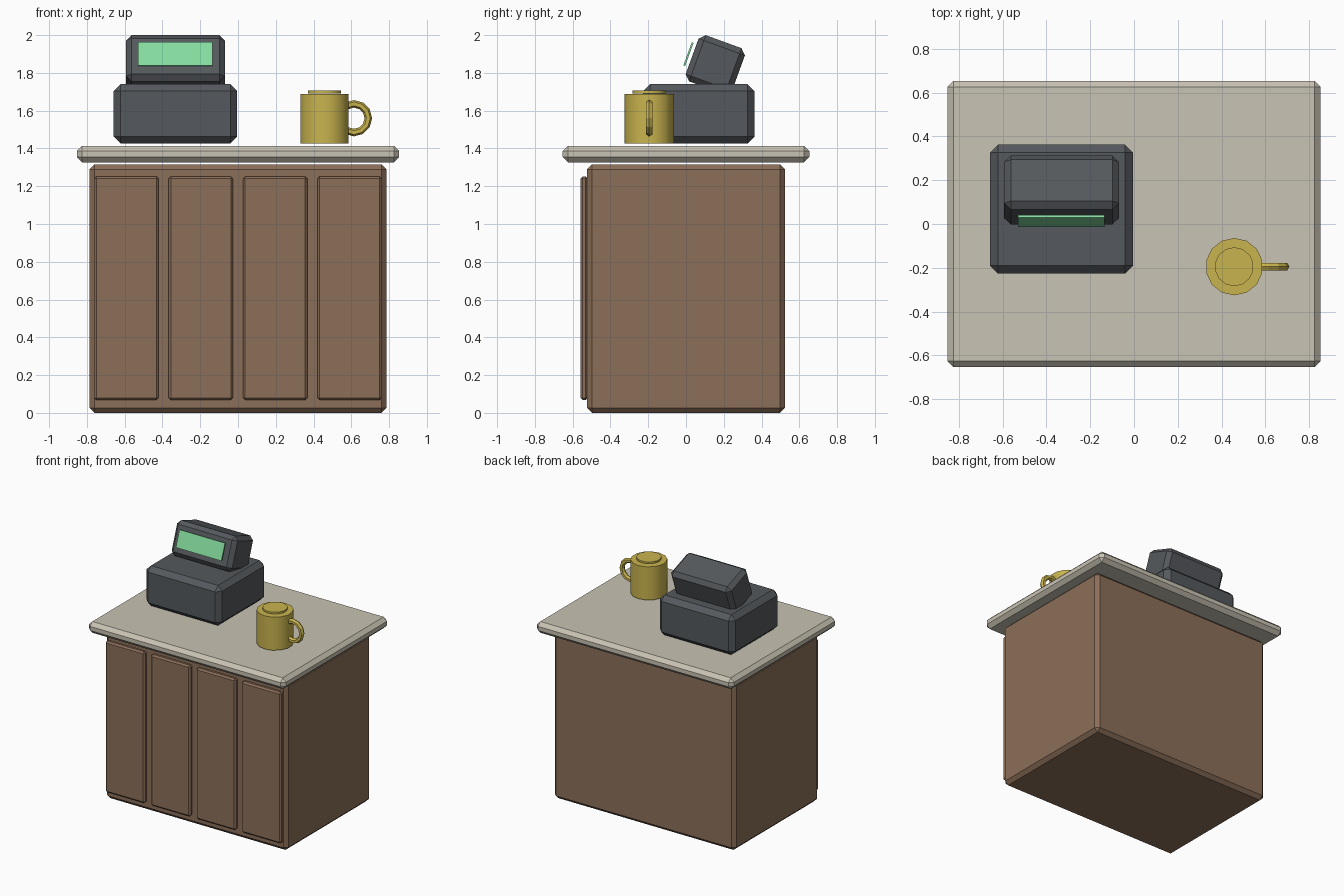
import bpy
from math import radians, pi

cube = bpy.data.objects.get("Cube")
if cube:
    bpy.data.objects.remove(cube, do_unlink=True)


def material(name, rgb):
    """Flat material from 0-255 display values, stored as linear."""
    lin = [((c / 255 + 0.055) / 1.055) ** 2.4 for c in rgb] + [1]
    m = bpy.data.materials.new(name)
    m.use_nodes = True
    m.diffuse_color = lin
    m.node_tree.nodes["Principled BSDF"].inputs["Base Color"].default_value = lin
    return m


wood = material("brown wood", (140, 111, 89))
stone = material("pale stone", (201, 195, 179))
plastic = material("dark grey plastic", (85, 89, 93))
glow = material("green screen", (134, 221, 160))
glaze = material("mustard glaze", (201, 180, 78))


def finish(name, mat):
    ob = bpy.context.object
    ob.name = name
    ob.data.materials.append(mat)
    return ob


def box(name, mat, centre, size, bevel=0, tilt=0):
    """Chamfered box, optionally leaning back."""
    bpy.ops.mesh.primitive_cube_add(size=1, location=centre)
    ob = finish(name, mat)
    ob.scale = size
    bpy.ops.object.transform_apply(location=False, rotation=False, scale=True)
    ob.rotation_euler.x = -radians(tilt)
    if bevel:
        mod = ob.modifiers.new("chamfer", "BEVEL")
        mod.width = bevel
        mod.segments = 1
    return ob


def disc(name, mat, x, y, bottom, top, radius):
    bpy.ops.mesh.primitive_cylinder_add(
        vertices=14, radius=radius, depth=top - bottom,
        location=(x, y, (bottom + top) / 2))
    ob = finish(name, mat)
    bpy.ops.object.shade_smooth_by_angle(angle=radians(35))
    return ob


# Counter: cabinet, worktop and four front panels
box("cabinet", wood, (0, 0, 0.658), (1.574, 1.05, 1.316), 0.027)
box("worktop", stone, (0, 0, 1.37), (1.706, 1.306, 0.088), 0.028)
for i in range(4):
    box(f"front_panel_{i + 1}", wood, ((i - 1.5) * 0.394, -0.539, 0.66),
        (0.342, 0.04, 1.184), 0.012)

# Till: base, tilted display housing and screen plate
box("till_base", plastic, (-0.331, 0.068, 1.583), (0.654, 0.59, 0.314), 0.037)
box("display_housing", plastic, (-0.331, 0.155, 1.843), (0.524, 0.261, 0.26), 0.03, 20)
box("display_screen", glow, (-0.332, 0.013, 1.899), (0.394, 0.0099, 0.131), 0, 20)

# Mug with lid and ring handle
mug_x, mug_y = 0.458, -0.195
disc("mug_body", glaze, mug_x, mug_y, 1.427, 1.687, 0.131)
disc("mug_lid", glaze, mug_x, mug_y, 1.692, 1.706, 0.089)
bpy.ops.mesh.primitive_torus_add(
    major_segments=12, minor_segments=6, major_radius=0.076, minor_radius=0.02,
    location=(0.614, mug_y, 1.56), rotation=(pi / 2, 0, 0))
finish("mug_handle", glaze)
